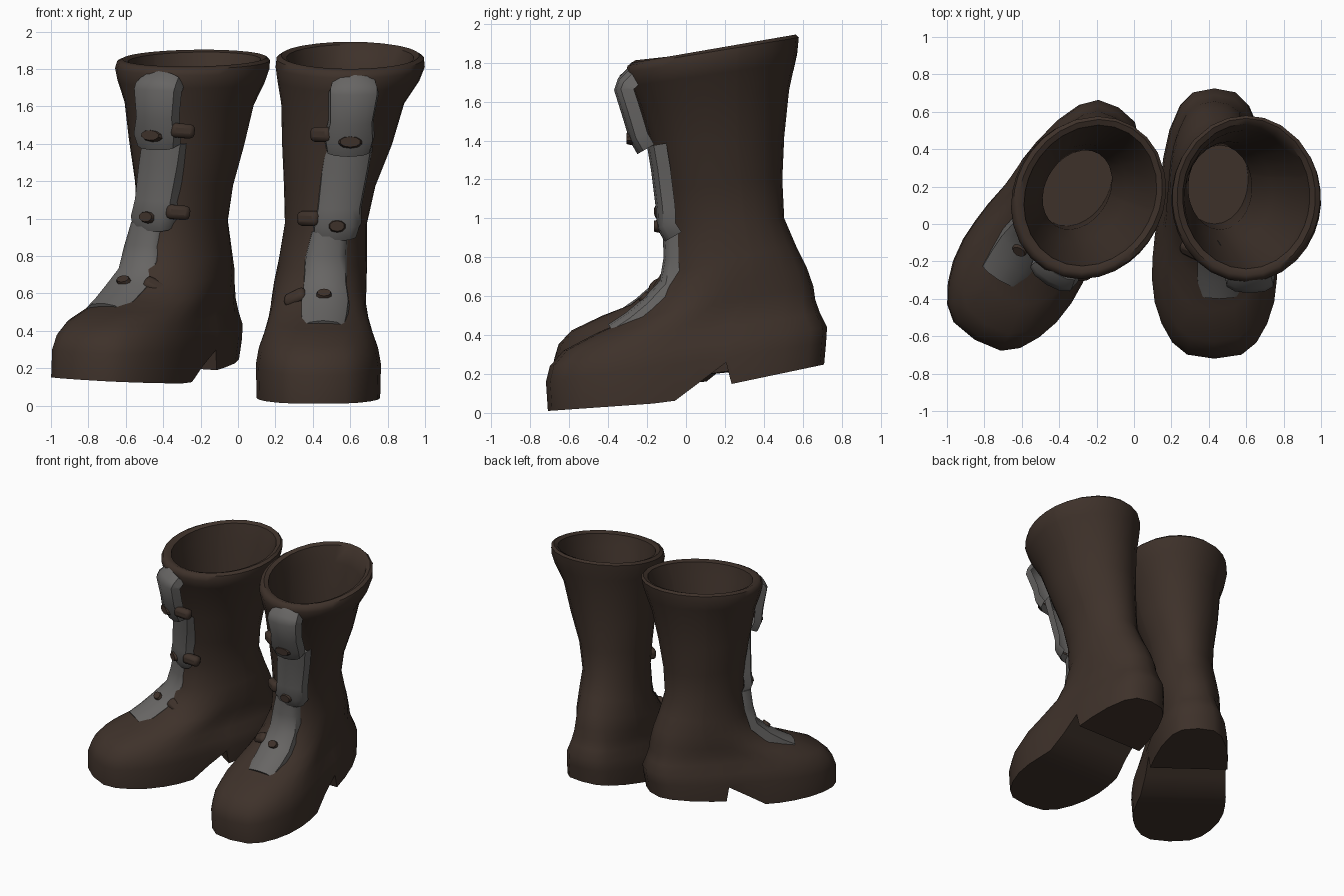
import bpy, bmesh
from math import radians, sqrt
from mathutils import Matrix, Vector

cube = bpy.data.objects.get("Cube")
if cube:
    bpy.data.objects.remove(cube, do_unlink=True)


def material(name, rgb):
    m = bpy.data.materials.new(name)
    m.use_nodes = True
    m.diffuse_color = (*rgb, 1)
    m.node_tree.nodes["Principled BSDF"].inputs["Base Color"].default_value = (*rgb, 1)
    return m


LEATHER = material("brown leather", (0.048, 0.031, 0.023))
TONGUE = material("grey tongue", (0.135, 0.13, 0.126))


def finish(bm, name, mat, matrix, bevel=0):
    bmesh.ops.recalc_face_normals(bm, faces=bm.faces)
    bm.transform(matrix)
    me = bpy.data.meshes.new(name)
    bm.to_mesh(me)
    bm.free()
    me.materials.append(mat)
    ob = bpy.data.objects.new(name, me)
    bpy.context.collection.objects.link(ob)
    if bevel:
        mod = ob.modifiers.new("round edges", 'BEVEL')
        mod.width, mod.segments = bevel, 2
    bpy.ops.object.select_all(action='DESELECT')
    ob.select_set(True)
    bpy.context.view_layer.objects.active = ob
    bpy.ops.object.shade_smooth_by_angle(angle=radians(48))


# Positions from toe to heel shared by all rings
STEPS = [0, .015, .06, .13, .21, .3, .38, .46, .55, .645, .665, .75, .85, .94, .985, 1]

# Rings: front y, front z, back y, back z, centre x, half width, foot shape
RINGS = [
    (-.71, .01, .71, .25, 0, .36, 1),
    (-.72, .16, .72, .36, 0, .365, 1),
    (-.70, .24, .725, .44, 0, .35, 1),
    (-.63, .32, .69, .51, 0, .32, 1),
    (-.46, .41, .665, .58, 0, .29, .8),
    (-.30, .48, .655, .65, 0, .27, .5),
    (-.18, .58, .62, .75, .01, .255, .2),
    (-.09, .72, .565, .86, .025, .235, 0),
    (-.09, .95, .505, 1.0, .04, .22, 0),
    (-.12, 1.15, .495, 1.2, .06, .245, 0),
    (-.18, 1.38, .505, 1.42, .10, .295, 0),
    (-.24, 1.58, .53, 1.66, .13, .33, 0),
    (-.285, 1.68, .56, 1.80, .16, .38, 0),
    (-.31, 1.75, .575, 1.88, .17, .40, 0),
    (-.30, 1.785, .58, 1.93, .17, .395, 0),
    (-.275, 1.80, .565, 1.945, .17, .37, 0),
    (-.24, 1.79, .535, 1.93, .17, .34, 0),
    (-.22, 1.70, .50, 1.80, .16, .32, 0),
    (-.10, 1.30, .44, 1.35, .08, .23, 0),
    (-.03, 1.0, .42, 1.0, .03, .17, 0),
    (0, .65, .48, .65, 0, .18, 0),
]


def sole_height(y):
    if y < -.06:
        return .01 + (y + .71) * .07
    if y < .22:
        return .06 + (y + .06) * .75
    return .15 + (y - .24) * .21


def ring_points(ring, is_sole, lean):
    yf, zf, yb, zb, xc, w, foot = ring

    def point(t, side):
        y = yf + (yb - yf) * t
        z = sole_height(y) if is_sole else zf + (zb - zf) * t
        narrow = 1 - foot * .18 * min(1, max(0, (t - .25) / .3))
        x = w * narrow * (2 * sqrt(t * (1 - t))) ** (1 - .35 * foot)
        return (xc * lean + side * x, y, z)
    return [point(t, 1) for t in STEPS] + [point(t, -1) for t in STEPS[-2:0:-1]]


# Outer boot, rolled rim and lining as one closed skin
def boot(name, matrix, lean):
    bm = bmesh.new()
    rows = [[bm.verts.new(p) for p in ring_points(r, i == 0, lean)]
            for i, r in enumerate(RINGS)]
    n = len(rows[0])
    for a, b in zip(rows, rows[1:]):
        for i in range(n):
            j = (i + 1) % n
            bm.faces.new((a[i], a[j], b[j], b[i]))
    for row in (rows[0], rows[-1]):
        for i in range(n // 2):
            ids = dict.fromkeys((i, i + 1, n - i - 1, (n - i) % n))
            bm.faces.new([row[k] for k in ids])
    finish(bm, name, LEATHER, matrix)


# Tongue panels: centre x, y, z, half width, from top to bottom
PANELS = {
    "upper_tongue": [(.19, -.30, 1.77, .12), (.19, -.35, 1.72, .135), (.19, -.37, 1.66, .135),
                     (.175, -.32, 1.5, .12), (.165, -.29, 1.4, .135), (.16, -.25, 1.33, .12)],
    "middle_tongue": [(.16, -.20, 1.37, .13), (.14, -.18, 1.25, .13), (.11, -.155, 1.05, .12),
                      (.10, -.15, .95, .13), (.09, -.11, .88, .12)],
    "lower_tongue": [(.06, -.12, .93, .10), (.04, -.115, .80, .115), (.035, -.135, .68, .12),
                     (.035, -.22, .59, .135), (.03, -.31, .515, .13), (.025, -.40, .455, .12)],
}
SECTION = [(-1, .10), (-.92, .035), (-.6, .01), (0, 0), (.6, .01), (.92, .035), (1, .10)]


def panel(name, path, matrix):
    bm = bmesh.new()
    rows = []
    last = len(path) - 1
    for i, (x, y, z, w) in enumerate(path):
        p, q = path[max(i - 1, 0)], path[min(i + 1, last)]
        out = Vector((0, q[2] - p[2], p[1] - q[1])).normalized()
        drops = [.07, 0] if i == 0 else [0, .07] if i == last else [0]
        for drop in drops:
            rows.append([bm.verts.new(Vector((x + u * w, y, z)) - out * max(d, drop))
                         for u, d in SECTION])
    for a, b in zip(rows, rows[1:]):
        for i in range(len(SECTION) - 1):
            bm.faces.new((a[i], a[i + 1], b[i + 1], b[i]))
    finish(bm, name, TONGUE, matrix)


# Fasteners: centre x, y, z, backward tilt, button half width
FASTENERS = {"upper": (.17, -.29, 1.41, 0, .07), "middle": (.10, -.15, .96, 0, .05),
             "lower": (.03, -.215, .595, -45, .045)}


def fastener(name, x, y, z, tilt, half, inner, matrix):
    base = Matrix.Translation((x, y, z)) @ Matrix.Rotation(radians(tilt), 4, 'X')
    bm = bmesh.new()
    bmesh.ops.create_cone(bm, cap_ends=True, segments=10, radius1=1, radius2=.8, depth=1,
                          matrix=base @ Matrix.Diagonal((half, .03, .035, 1))
                          @ Matrix.Rotation(radians(90), 4, 'X'))
    finish(bm, name + "_button", LEATHER, matrix)
    # Strap end on the inner side of the boot
    bm = bmesh.new()
    bmesh.ops.create_cube(bm, size=1, matrix=base @ Matrix.Translation((inner * .15, .07, .04))
                          @ Matrix.Rotation(radians(inner * 35), 4, 'Z')
                          @ Matrix.Diagonal((.13, .07, .08, 1)))
    finish(bm, name + "_strap", LEATHER, matrix, .025)


# Both boots: placement, sideways lean, tongue shift, inner side
BOOTS = {
    "left": (Matrix.Translation((.43, 0, 0)), 1, 0, -1),
    "right": (Matrix.Translation((-.49, -.01, .08)) @ Matrix.Rotation(radians(-31), 4, 'Z')
              @ Matrix.Rotation(radians(-4), 4, 'X') @ Matrix.Rotation(radians(3.3), 4, 'Y')
              @ Matrix.Diagonal((1, 1, .96, 1)), .2, -.1, 1),
}
for side, (place, lean, shift, inner) in BOOTS.items():
    boot(side + "_boot", place, lean)
    front = place @ Matrix.Translation((shift, 0, 0))
    for part, path in PANELS.items():
        panel(side + "_" + part, path, front)
    for label, values in FASTENERS.items():
        fastener(side + "_" + label, *values, inner, front)
